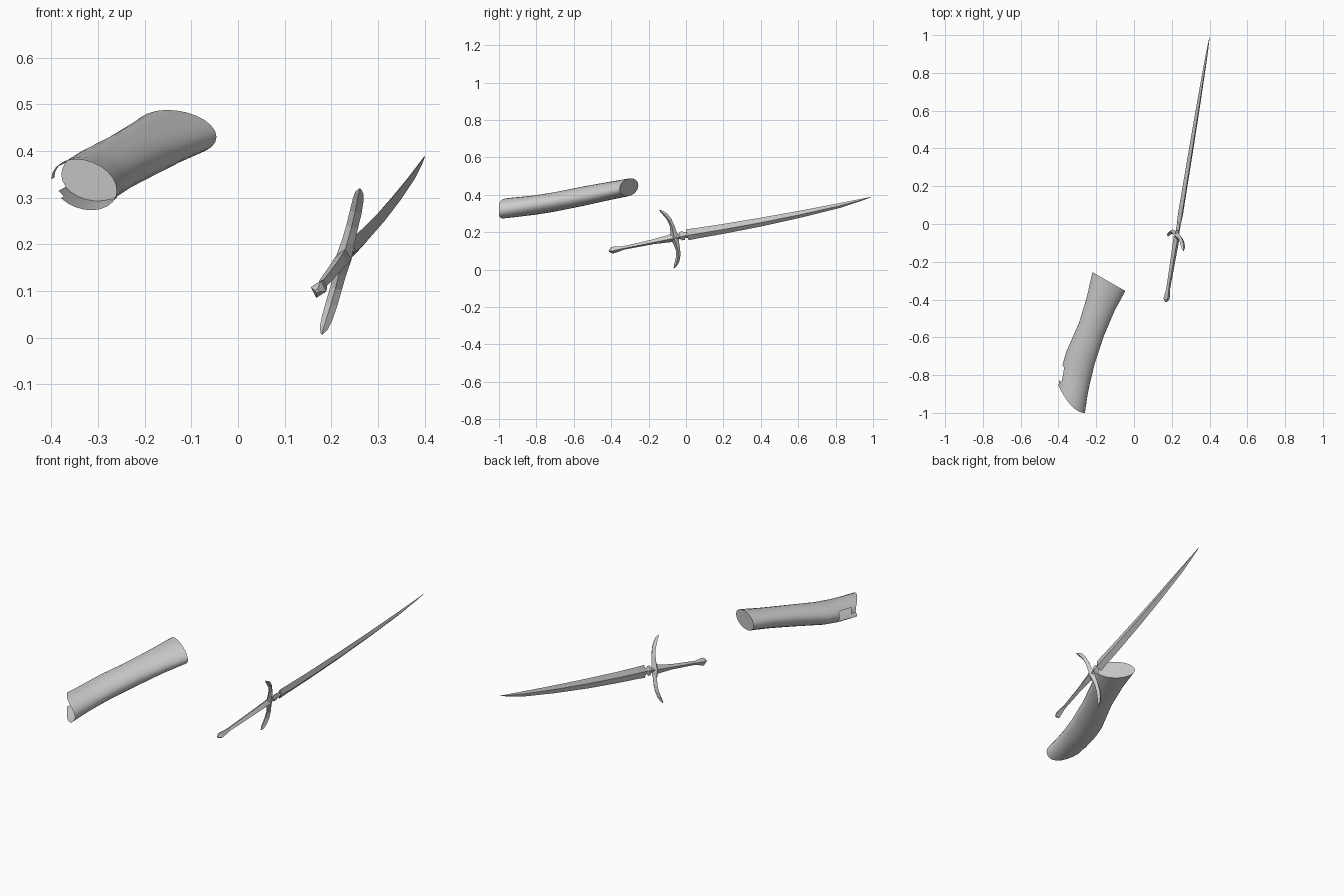
import bpy, bmesh
from math import sin, cos, pi, radians
from mathutils import Vector as V

if "Cube" in bpy.data.objects:
    bpy.data.objects.remove(bpy.data.objects["Cube"])

POMMEL, TIP = V((0.17, -0.41, 0.10)), V((0.40, 0.99, 0.388))
D = (TIP - POMMEL).normalized()              # sword axis
U = V((0.08, -0.09, 0.31))
U = (U - D * U.dot(D)).normalized()          # blade width / guard direction
T = D.cross(U)                               # blade thickness direction


def axis(y):
    return POMMEL.lerp(TIP, (y + 0.41) / 1.40)


def finish(name, bm, smooth=None):
    bmesh.ops.recalc_face_normals(bm, faces=bm.faces[:])
    me = bpy.data.meshes.new(name)
    bm.to_mesh(me)
    bm.free()
    ob = bpy.data.objects.new(name, me)
    bpy.context.collection.objects.link(ob)
    if smooth:
        bpy.ops.object.select_all(action='DESELECT')
        ob.select_set(True)
        bpy.context.view_layer.objects.active = ob
        bpy.ops.object.shade_smooth_by_angle(angle=radians(smooth))
    return ob


def diamond_loft(name, stations):
    """Four-sided loft; each station is (centre, half-vector a, half-vector b)."""
    bm = bmesh.new()
    rings = [[bm.verts.new(c + o) for o in (a, b, -a, -b)] for c, a, b in stations]
    for r, q in zip(rings, rings[1:]):
        for i in range(4):
            j = (i + 1) % 4
            bm.faces.new((r[i], r[j], q[j], q[i]))
    bm.faces.new(rings[0])
    bm.faces.new(rings[-1])
    return finish(name, bm)


def along_axis(name, rows):
    """Rows are (y, half width, half thickness, sag)."""
    return diamond_loft(name, [(axis(y) - V((0, 0, s)), U * w, T * t) for y, w, t, s in rows])


# Blade with a notched base
along_axis("blade", [
    (-0.07, 0.018, 0.012, 0), (-0.035, 0.013, 0.010, 0), (-0.030, 0.024, 0.011, 0),
    (-0.012, 0.024, 0.011, 0), (-0.008, 0.015, 0.010, 0), (0.006, 0.017, 0.010, 0),
    (0.008, 0.031, 0.012, 0), (0.06, 0.029, 0.014, 0.002), (0.20, 0.027, 0.013, 0.008),
    (0.40, 0.024, 0.012, 0.013), (0.62, 0.019, 0.010, 0.014), (0.82, 0.013, 0.007, 0.011),
    (0.93, 0.006, 0.004, 0.005), (0.99, 0.001, 0.001, 0)])

# Grip flaring towards the guard, and pommel
along_axis("grip", [
    (-0.355, 0.009, 0.010, 0), (-0.28, 0.011, 0.012, 0), (-0.18, 0.013, 0.014, 0),
    (-0.11, 0.019, 0.016, 0), (-0.06, 0.024, 0.017, 0)])
along_axis("pommel", [
    (-0.412, 0.005, 0.005, 0), (-0.395, 0.019, 0.017, 0), (-0.375, 0.017, 0.015, 0),
    (-0.33, 0.009, 0.009, 0)])

# Crossguard: arms bend back towards the pommel; rows are (reach, bend, half width, half thickness)
arm = [(0.035, 0.002, 0.016, 0.014), (0.07, 0.003, 0.012, 0.013), (0.105, -0.004, 0.012, 0.013),
       (0.135, -0.018, 0.013, 0.012), (0.155, -0.032, 0.009, 0.009), (0.166, -0.042, 0.002, 0.002)]
rows = [(-r, b, w, t) for r, b, w, t in reversed(arm)] + [(0, 0, 0.024, 0.017)] + arm
hub = axis(-0.062)
diamond_loft("crossguard", [(hub + U * r + D * b, D * w, T * t) for r, b, w, t in rows])

# Sleeve: slanted rings from left point to right point, with half height and end bow
sleeve = [
    ((-0.400, -0.855, 0.340), (-0.260, -1.000, 0.315), 0.053, 0.036),
    ((-0.394, -0.825, 0.343), (-0.254, -0.960, 0.322), 0.053, 0.026),
    ((-0.386, -0.790, 0.346), (-0.246, -0.905, 0.331), 0.052, 0.014),
    ((-0.379, -0.750, 0.350), (-0.235, -0.850, 0.340), 0.052, 0.006),
    ((-0.360, -0.680, 0.362), (-0.208, -0.740, 0.358), 0.052, 0),
    ((-0.290, -0.520, 0.398), (-0.158, -0.590, 0.384), 0.052, 0),
    ((-0.248, -0.380, 0.428), (-0.103, -0.460, 0.408), 0.049, 0),
    ((-0.220, -0.255, 0.450), (-0.046, -0.355, 0.430), 0.047, 0)]
N = 24
bm = bmesh.new()
rings = []
for l, r, h, bow in sleeve:
    l, r = V(l), V(r)
    mid, half = (l + r) / 2, (r - l) / 2
    ring = []
    for i in range(N):
        a = 2 * pi * i / N
        p = mid + half * cos(a) + V((0, -bow * sin(a) ** 2, h * sin(a)))
        ring.append(bm.verts.new(p))
    rings.append(ring)
for k in range(len(rings) - 1):
    for i in range(N):
        # side notch near the open end, leaving a hook above it
        if (k == 0 and 12 <= i <= 14) or (k in (1, 2) and 10 <= i <= 13):
            continue
        j = (i + 1) % N
        bm.faces.new((rings[k][i], rings[k][j], rings[k + 1][j], rings[k + 1][i]))
bm.faces.new(rings[-1])                      # far end
bm.faces.new(rings[3])                       # recessed near end
bmesh.ops.delete(bm, geom=[v for v in bm.verts if not v.link_faces], context='VERTS')
finish("sleeve", bm, 35)
